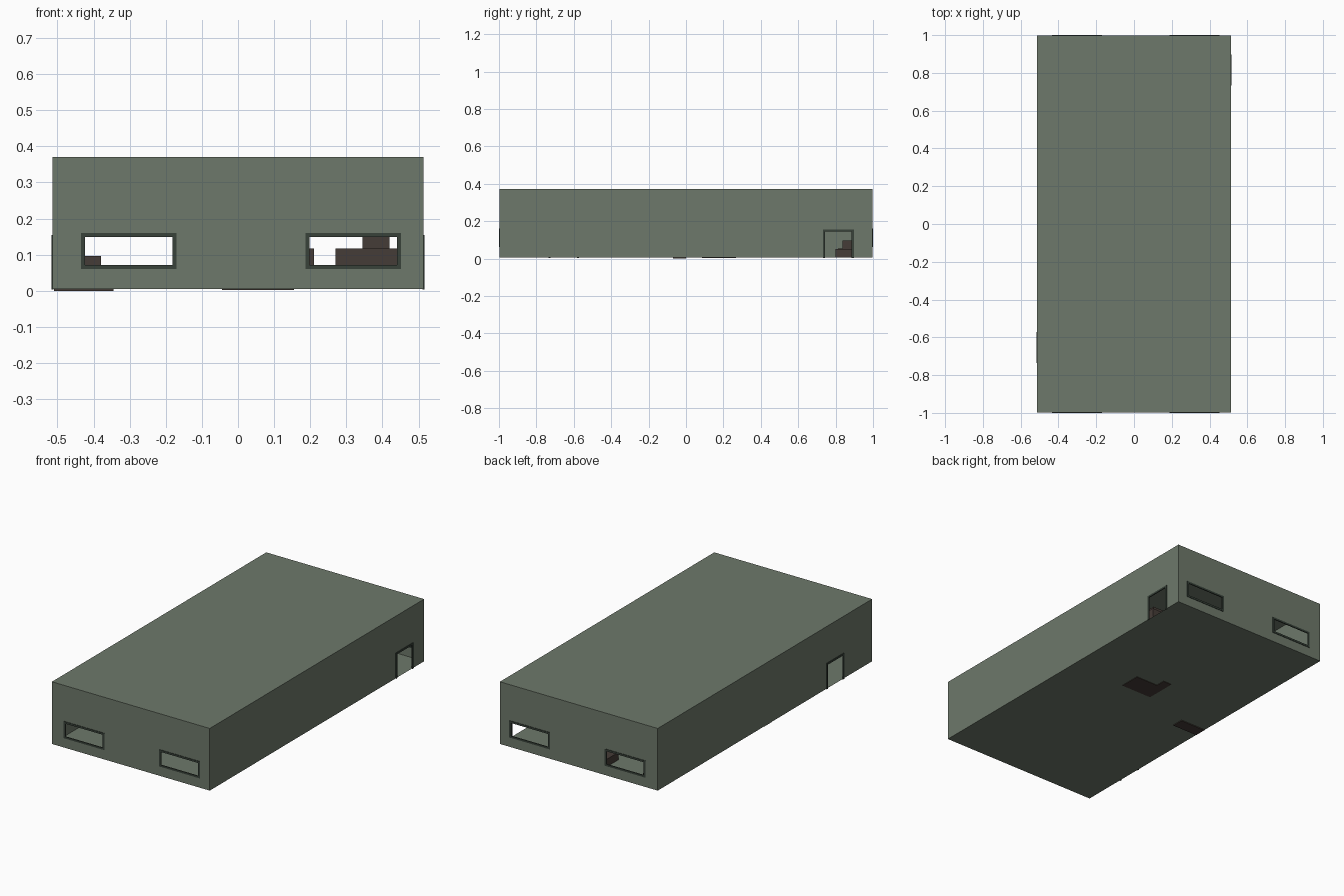
import bpy, bmesh
from mathutils import Vector

if "Cube" in bpy.data.objects:
    bpy.data.objects.remove(bpy.data.objects["Cube"])

HX, HY, Z0, Z1 = 0.514, 0.997, 0.005, 0.371
BAR = 0.011


def material(name, rgb):
    m = bpy.data.materials.new(name)
    m.diffuse_color = (*rgb, 1)
    m.use_nodes = True
    m.node_tree.nodes["Principled BSDF"].inputs["Base Color"].default_value = m.diffuse_color
    return m


GREEN = material("wall_green", (0.155, 0.19, 0.145))
DARK = material("frame_green", (0.04, 0.055, 0.042))
BROWN = material("crate_brown", (0.06, 0.045, 0.038))


def finish(name, bm, mat):
    me = bpy.data.meshes.new(name)
    bm.to_mesh(me)
    bm.free()
    me.materials.append(mat)
    ob = bpy.data.objects.new(name, me)
    bpy.context.collection.objects.link(ob)
    return ob


def add_box(bm, lo, hi):
    lo, hi = Vector(lo), Vector(hi)
    vs = bmesh.ops.create_cube(bm, size=1)["verts"]
    for v in vs:
        v.co = (lo + hi) / 2 + v.co * (hi - lo)


# Openings: wall axis (0 = x wall, 1 = y wall), side, span along the wall, z range
windows = [(1, s, a, b, 0.061, 0.16) for s in (-1, 1)
           for a, b in ((-0.435, -0.17), (0.187, 0.452))]
doors = [(0, 1, 0.733, 0.897, 0.003, 0.155), (0, -1, -0.735, -0.571, 0.003, 0.155)]
openings = windows + doors


def inner(o):
    axis, side, a, b, lo, hi = o
    return a + BAR, b - BAR, (lo + BAR if axis == 1 else Z0), hi - BAR


# Thin-walled building shell with holes cut through each wall
bm = bmesh.new()
add_box(bm, (-HX, -HY, Z0), (HX, HY, Z1))
for o in openings:
    axis, side = o[:2]
    u = 1 - axis
    half = (HX, HY)[axis]
    a, b, lo, hi = inner(o)

    def on_wall(f):
        return abs(f.calc_center_median()[axis] - side * half) < 1e-4

    for k, value in ((u, a), (u, b), (2, lo), (2, hi)):
        faces = [f for f in bm.faces if on_wall(f)]
        geom = faces + list({e for f in faces for e in f.edges}) + list({v for f in faces for v in f.verts})
        no, co = Vector((0, 0, 0)), Vector((0, 0, 0))
        no[k], co[k] = 1, value
        bmesh.ops.bisect_plane(bm, geom=geom, plane_co=co, plane_no=no, dist=1e-5)
    hole = []
    for f in bm.faces:
        c = f.calc_center_median()
        if on_wall(f) and a < c[u] < b and lo < c.z < hi:
            hole.append(f)
    bmesh.ops.delete(bm, geom=hole, context='FACES')
finish("building_shell", bm, GREEN)


# Window and door frames
def frame(name, o):
    axis, side, a, b, lo, hi = o
    half = (HX, HY)[axis]
    d = sorted((side * (half - 0.003), side * (half + 0.003)))
    bars = [(a, a + BAR, lo, hi), (b - BAR, b, lo, hi), (a + BAR, b - BAR, hi - BAR, hi)]
    if axis == 1:
        bars.append((a + BAR, b - BAR, lo, lo + BAR))
    bm = bmesh.new()
    for u0, u1, z0, z1 in bars:
        if axis == 1:
            add_box(bm, (u0, d[0], z0), (u1, d[1], z1))
        else:
            add_box(bm, (d[0], u0, z0), (d[1], u1, z1))
    finish(name, bm, DARK)


for o in windows:
    frame("window_frame", o)
for o in doors:
    frame("door_frame", o)

# Crates stacked on the floor inside
crates = [
    ((-0.045, 0.085, 0.002), (0.155, 0.21, 0.06)),
    ((-0.045, 0.15, 0.002), (0.01, 0.268, 0.06)),
    ((-0.51, -0.07, 0.0), (-0.345, 0.0, 0.06)),
    ((0.27, 0.55, 0.006), (0.45, 0.70, 0.117)),
    ((0.345, 0.58, 0.117), (0.42, 0.67, 0.152)),
    ((-0.12, 0.80, 0.006), (0.0, 0.93, 0.05)),
    ((0.06, 0.30, 0.006), (0.21, 0.45, 0.117)),
    ((-0.505, 0.813, 0.006), (-0.385, 0.95, 0.055)),
    ((-0.505, 0.836, 0.055), (-0.38, 0.94, 0.097)),
]
for lo, hi in crates:
    bm = bmesh.new()
    add_box(bm, lo, hi)
    finish("crate", bm, BROWN)
